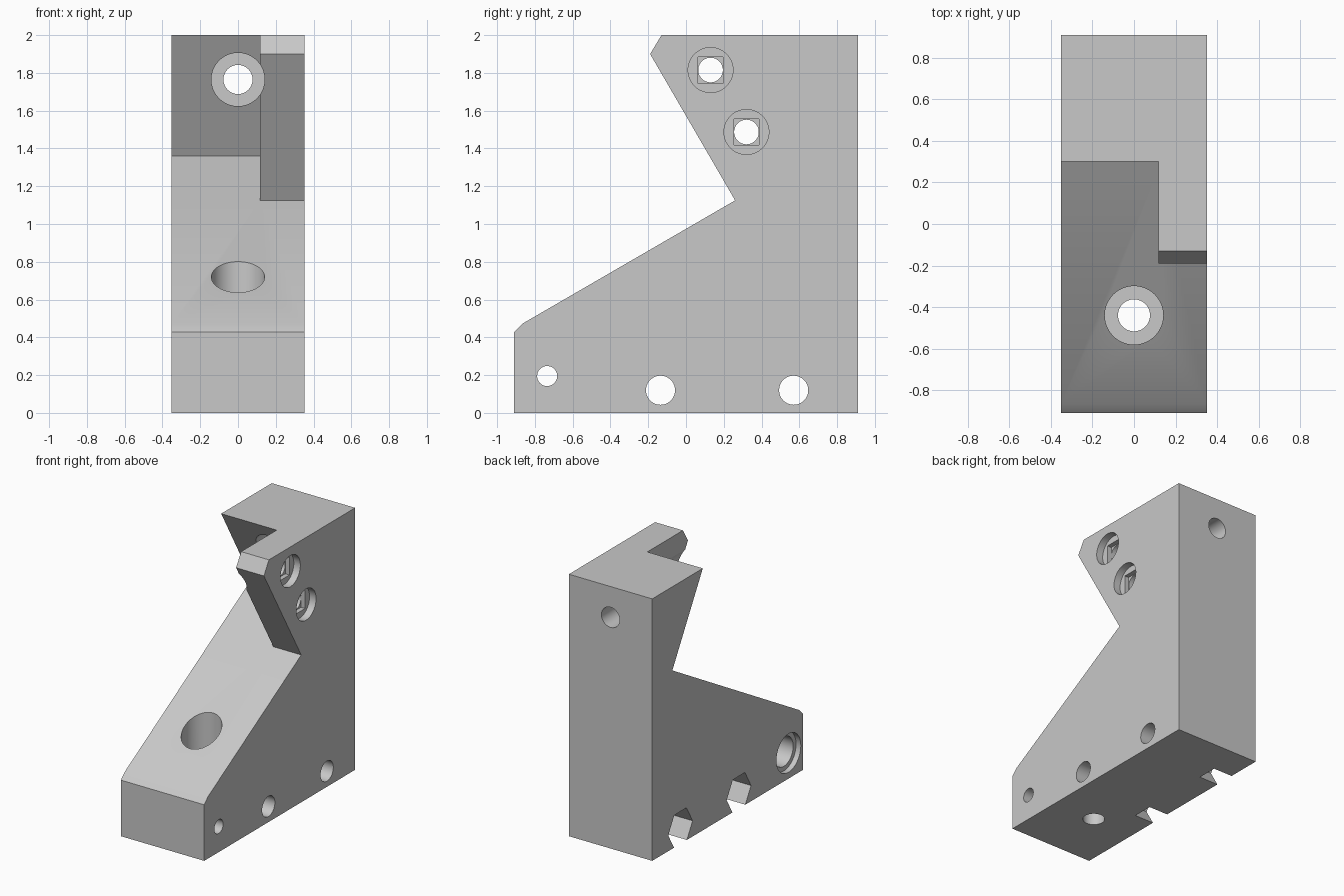
import bpy, bmesh, math
from mathutils import Matrix, Vector

default = bpy.data.objects.get("Cube")
if default:
    bpy.data.objects.remove(default, do_unlink=True)

HALF = 0.352          # half width of the block
WALL = 0.117          # inner face of the side wall

grey = bpy.data.materials.new("plain_grey")
grey.use_nodes = True
colour = (0.58, 0.58, 0.58, 1)
grey.diffuse_color = colour
grey.node_tree.nodes["Principled BSDF"].inputs["Base Color"].default_value = colour


def make_object(name, bm):
    bmesh.ops.recalc_face_normals(bm, faces=bm.faces)
    mesh = bpy.data.meshes.new(name)
    bm.to_mesh(mesh)
    bm.free()
    mesh.materials.append(grey)
    obj = bpy.data.objects.new(name, mesh)
    bpy.context.collection.objects.link(obj)
    return obj


def prism(name, profile, x0, x1):
    """Extrude a y-z profile along x."""
    bm = bmesh.new()
    face = bm.faces.new([bm.verts.new((x0, y, z)) for y, z in profile])
    ext = bmesh.ops.extrude_face_region(bm, geom=[face])
    moved = [g for g in ext["geom"] if isinstance(g, bmesh.types.BMVert)]
    bmesh.ops.translate(bm, verts=moved, vec=(x1 - x0, 0, 0))
    return make_object(name, bm)


def bore(name, start, end, radius, sides=64, turn=0):
    """Cylinder or hexagon between two points."""
    a, b = Vector(start), Vector(end)
    bm = bmesh.new()
    spin = Matrix.Rotation(turn, 4, 'Z')
    aim = (b - a).to_track_quat('Z', 'Y').to_matrix().to_4x4()
    bmesh.ops.create_cone(bm, cap_ends=True, segments=sides, radius1=radius,
                          radius2=radius, depth=(b - a).length,
                          matrix=Matrix.Translation((a + b) / 2) @ aim @ spin)
    return make_object(name, bm)


def cut(target, cutter):
    cutter.hide_render = True
    mod = target.modifiers.new("cut", 'BOOLEAN')
    mod.operation = 'DIFFERENCE'
    mod.solver = 'EXACT'
    mod.object = cutter
    bpy.ops.object.select_all(action='DESELECT')
    bpy.context.view_layer.objects.active = target
    target.select_set(True)
    bpy.ops.object.modifier_apply(modifier=mod.name)
    bpy.data.objects.remove(cutter, do_unlink=True)


# Angled bracket block with its V-shaped notch
block = prism("bracket_block", [
    (-0.91, 0), (0.91, 0), (0.91, 2), (-0.13, 2), (-0.19, 1.9),
    (0.26, 1.125), (-0.865, 0.473), (-0.91, 0.428)], -HALF, HALF)

# Deeper notch beside the side wall
cut(block, prism("deep_notch", [
    (0.26, 1.125), (0.667, 1.361), (0.3, 2), (0.185, 2.2),
    (-0.6, 2.2), (-0.6, 1.3)], -0.6, WALL))

# Counterbored bolt hole through the back
cut(block, bore("back_counterbore", (0, -0.6, 1.765), (0, 0.56, 1.765), 0.141))
cut(block, bore("back_hole", (0, 0.4, 1.765), (0, 1.1, 1.765), 0.077))

# Counterbored bolt hole through the base
cut(block, bore("base_counterbore", (0, -0.44, 1.0), (0, -0.44, 0.38), 0.141))
cut(block, bore("base_hole", (0, -0.44, 0.5), (0, -0.44, -0.1), 0.077))

# Screw holes in the side wall: recess, square step, hole
for y, z in ((0.13, 1.815), (0.32, 1.487)):
    cut(block, bore("wall_recess", (0.5, y, z), (HALF - 0.055, y, z), 0.119))
    s, t = 0.066, 0.07
    cut(block, prism("wall_step", [(y - s, z - t), (y + s, z - t),
                                   (y + s, z + t), (y - s, z + t)],
                     HALF - 0.09, HALF - 0.03))
    cut(block, bore("wall_hole", (0.5, y, z), (0, y, z), 0.065))

# Cross holes near the base with hexagonal nut pockets open underneath
for y in (-0.135, 0.57):
    cut(block, bore("cross_hole", (-0.5, y, 0.12), (0.5, y, 0.12), 0.077))
    pocket = prism("nut_pocket", [
        (y + 0.147 * math.cos(i * math.pi / 3), 0.12 + 0.147 * math.sin(i * math.pi / 3))
        for i in range(6)], -0.5, -HALF + 0.16)
    cut(block, pocket)

# Stepped cross hole at the front toe
for x_end, radius in ((-HALF + 0.04, 0.147), (0.1, 0.112), (0.5, 0.053)):
    cut(block, bore("toe_hole", (-0.5, -0.735, 0.195), (x_end, -0.735, 0.195), radius))

# Smooth bores, crisp edges
bpy.ops.object.select_all(action='DESELECT')
bpy.context.view_layer.objects.active = block
block.select_set(True)
bpy.ops.object.shade_smooth_by_angle(angle=math.radians(25))
